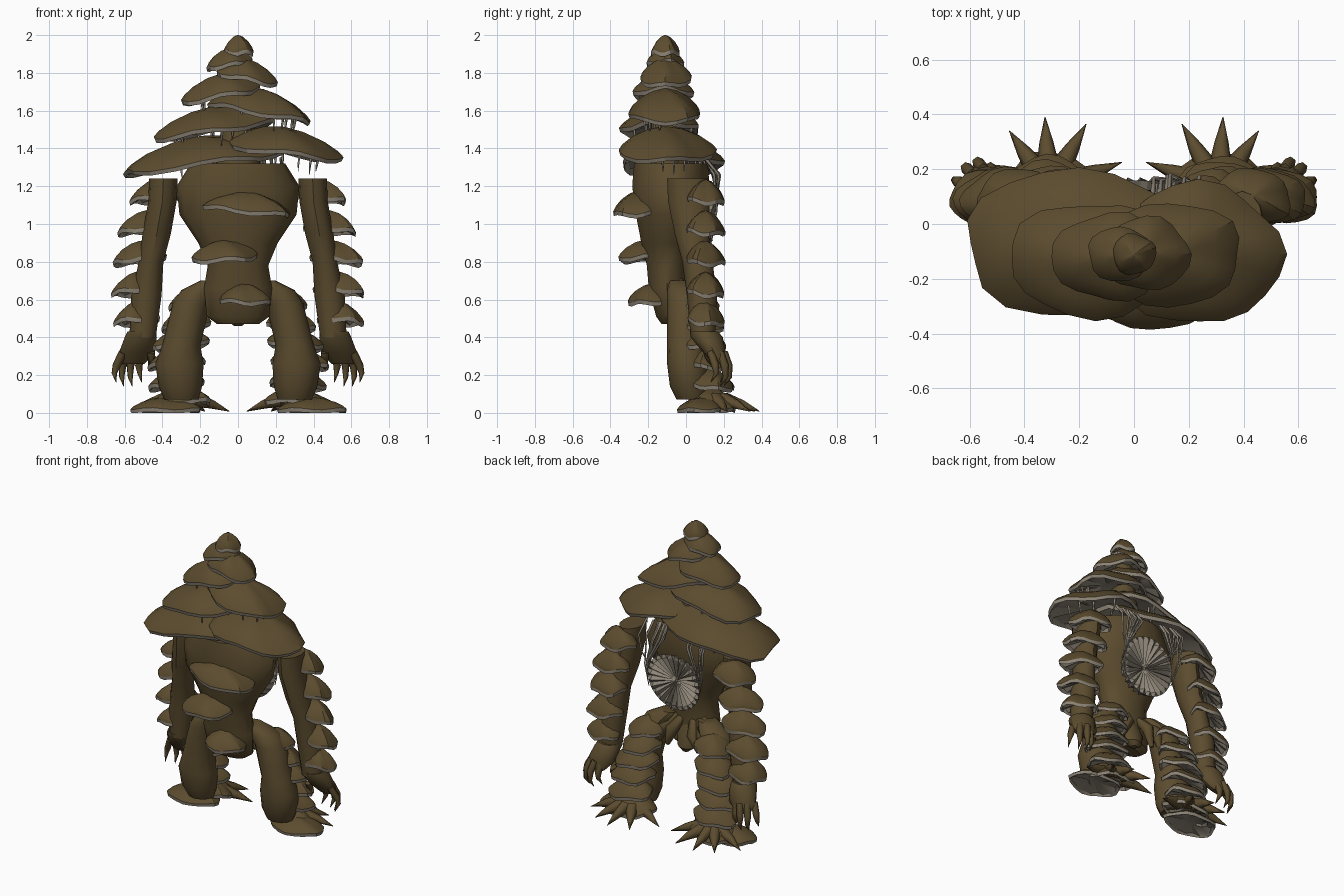
import bpy, bmesh, math, random
from mathutils import Vector

random.seed(4)
if "Cube" in bpy.data.objects:
    bpy.data.objects.remove(bpy.data.objects["Cube"])


def material(name, colour):
    m = bpy.data.materials.new(name)
    m.use_nodes = True
    m.diffuse_color = (*colour, 1)
    bsdf = m.node_tree.nodes["Principled BSDF"]
    bsdf.inputs["Base Color"].default_value = (*colour, 1)
    bsdf.inputs["Roughness"].default_value = 0.9
    return m


BARK = material("bark brown", (0.106, 0.072, 0.028))
GILL = material("gill grey", (0.27, 0.235, 0.185))


def loft(name, rings, mats=(BARK,), mat_of=None, angle=35):
    """Skin a list of equal vertex rings into one closed object."""
    bm = bmesh.new()
    loops = [[bm.verts.new(p) for p in ring] for ring in rings]
    n = len(loops[0])
    for k in range(len(loops) - 1):
        for i in range(n):
            j = (i + 1) % n
            f = bm.faces.new((loops[k][i], loops[k][j], loops[k + 1][j], loops[k + 1][i]))
            f.material_index = mat_of(k) if mat_of else 0
    bm.faces.new(loops[0])
    bm.faces.new(loops[-1]).material_index = mat_of(len(loops)) if mat_of else 0
    bmesh.ops.recalc_face_normals(bm, faces=bm.faces[:])
    me = bpy.data.meshes.new(name)
    bm.to_mesh(me)
    bm.free()
    for m in mats:
        me.materials.append(m)
    me.shade_smooth()
    me.set_sharp_from_angle(angle=math.radians(angle))
    ob = bpy.data.objects.new(name, me)
    bpy.context.collection.objects.link(ob)


def limb(name, sections, sides=12):
    """Body part from horizontal elliptical sections (x, y, z, rx, ry)."""
    turns = [math.tau * i / sides for i in range(sides)]
    loft(name, [[(x + rx * math.cos(a), y + ry * math.sin(a), z) for a in turns]
                for x, y, z, rx, ry in sections])


def cap(name, c, rx, ry, h, slope=(0, 0), turn=0, lip=0.022, n=20):
    """Irregular bracket fungus: brown dome, grey lip and pleated gills."""
    p, q = random.uniform(0, 6), random.uniform(0, 6)
    profile = [(.05, h), (.35, .87 * h), (.7, .55 * h), (.92, .21 * h), (1, 0),
               (.97, -lip), (.88, -lip * .6), (.2, .2 * h)]
    rings = []
    for k, (s, z) in enumerate(profile):
        ring = []
        for i in range(n):
            a = math.tau * i / n
            w = 1 + s * (.045 * math.sin(3 * a + p) + .04 * math.sin(5 * a + q))
            u, v = rx * s * w * math.cos(a), ry * s * w * math.sin(a)
            dx = u * math.cos(turn) - v * math.sin(turn)
            dy = u * math.sin(turn) + v * math.cos(turn)
            dz = z + slope[0] * dx + slope[1] * dy + s * .1 * h * math.sin(4 * a + q)
            if k == 6 and i % 2:
                dz += .2 * h
            ring.append((c[0] + dx, c[1] + dy, max(0, c[2] + dz)))
        rings.append(ring)
    loft(name, rings, (BARK, GILL), lambda k: int(k >= 4), 28)


def tubes(name, mat, paths, bevel, sides=1):
    """Tapered tubes through points (x, y, z, radius factor)."""
    cu = bpy.data.curves.new(name, "CURVE")
    cu.dimensions = "3D"
    cu.bevel_depth = bevel
    cu.bevel_resolution = sides
    cu.use_fill_caps = True
    for path in paths:
        sp = cu.splines.new("POLY")
        sp.points.add(len(path) - 1)
        for pt, (x, y, z, r) in zip(sp.points, path):
            pt.co = (x, y, z, 1)
            pt.radius = r
    cu.materials.append(mat)
    ob = bpy.data.objects.new(name, cu)
    bpy.context.collection.objects.link(ob)


# Torso, from the groin up to the flat shoulders, and the neck
limb("torso", [(0, y, z, rx, ry) for y, z, rx, ry in (
    (-.08, .47, .11, .05), (-.08, .51, .165, .08), (-.1, .66, .18, .1), (-.1, .78, .16, .11),
    (-.1, .9, .21, .14), (-.09, 1.05, .31, .18), (-.08, 1.2, .325, .21), (-.08, 1.32, .25, .2))], 14)
limb("neck", [(0, -.1, z, r, r) for z, r in ((1.3, .12), (1.5, .09), (1.75, .06), (1.92, .03))])

# Stacked crown of tilted caps: centre, radii, height, sideways slope
CROWN = [((-.2, -.07, 1.325), .425, .27, .14, .13), ((.235, -.11, 1.385), .305, .26, .13, -.13),
         ((-.14, -.13, 1.5), .32, .21, .12, .15), ((.125, -.11, 1.595), .27, .19, .12, -.18),
         ((-.09, -.12, 1.685), .21, .16, .11, .18), ((.045, -.11, 1.775), .16, .135, .1, -.2),
         ((-.05, -.11, 1.85), .12, .1, .08, .15), ((0, -.11, 1.915), .08, .075, .085, 0)]
for c, rx, ry, h, s in CROWN:
    cap("crown_cap", c, rx, ry, h, (s, 0))

# Shelves across the chest and belly
cap("chest_shelf", (.06, -.26, 1.08), .23, .125, .09, (-.1, .05))
cap("belly_shelf", (-.07, -.22, .825), .175, .135, .09, (.05, .05))
cap("hip_shelf", (.035, -.18, .6), .135, .125, .085, (-.05, .05))

# Pleated gill disc set into the chest, sunken in the middle
SIDES = 48
turns = [math.tau * i / SIDES for i in range(SIDES)]
loft("gill_disc", [[(r * math.cos(a), y + .025 * (i % 2) * (.04 < r < .18) + .12 * r * math.sin(a),
                     .98 + r * math.sin(a)) for i, a in enumerate(turns)]
                   for r, y in ((.16, .06), (.195, .135), (.17, .125), (.045, .09), (.01, .1))],
     (GILL,), None, 20)

# Long strands from the lowest caps to the rim of the disc
strands = []
for i in range(18):
    side = -1 if i % 3 == 0 else 1
    a = random.uniform(-.5, 1.1)
    x = side * random.uniform(.06, .25)
    ex, ez = side * .2 * math.cos(a), .98 + .2 * math.sin(a)
    strands.append([(x, .1, 1.35, 1.6), (x * 1.05, random.uniform(.14, .18), 1.26, 1.2),
                    ((x + ex) / 2 + side * .02, .16, (1.22 + ez) / 2, 1), (ex, .135, ez, .6)])

# Short strands between the caps
for c, rx, ry, h, s in CROWN[:5]:
    for i in range(8):
        a, k = random.uniform(0, math.tau), random.uniform(.5, .8)
        dx, dy = rx * k * math.cos(a), ry * k * math.sin(a)
        z = c[2] + s * dx
        strands.append([(c[0] + dx, c[1] + dy, z + .02, 1.5),
                        (c[0] + dx * .93, c[1] + dy * .95, z - .05, 1),
                        (c[0] + dx * .9, c[1] + dy * .92, z - random.uniform(.07, .12), .3)])
tubes("hanging_strands", GILL, strands, .006, 0)

for side, label in ((1, "left"), (-1, "right")):
    # Arm with wrist and palm
    limb(label + "_arm", [(side * x, y, z, rx, ry) for x, y, z, rx, ry in (
        (.505, .09, .4, .07, .065), (.485, .085, .62, .08, .08), (.46, .06, .8, .065, .08),
        (.43, .03, .95, .075, .09), (.4, .015, 1.12, .075, .11), (.395, .01, 1.24, .075, .11))])
    limb(label + "_hand", [(side * x, y, z, rx, ry) for x, y, z, rx, ry in (
        (.555, .18, .26, .06, .035), (.535, .15, .32, .095, .06),
        (.515, .11, .4, .085, .085), (.51, .095, .43, .075, .075))])

    # Clawed fingers and thumb
    fingers = []
    for x, y, tip, end in ((.61, .13, .645, .16), (.59, .18, .605, .14), (.55, .2, .56, .14),
                           (.51, .18, .51, .16), (.46, .11, .43, .24)):
        fingers.append([(side * x, y, .32, 1), (side * ((x + tip) / 2 + .015), y + .025, .25, 1),
                        (side * (tip + .01), y + .03, end + .05, .65), (side * tip, y, end, .05)])
    tubes(label + "_fingers", BARK, fingers, .022)

    # Shelves climbing the outer back of the arm
    for x, z, r in ((.44, 1.14, .14), (.49, .975, .145), (.515, .815, .145),
                    (.54, .65, .14), (.54, .495, .125)):
        cap(label + "_arm_shelf", (side * x, .105, z), r, .095, .095,
            (-side * .12, -.12), -side * .3)

    # Leg, hip to ankle
    limb(label + "_leg", [(side * x, y, z, rx, ry) for x, y, z, rx, ry in (
        (.3, .03, .07, .09, .08), (.305, .015, .14, .115, .1), (.31, .01, .26, .128, .11),
        (.3, 0, .36, .1, .1), (.275, 0, .46, .1, .1), (.245, 0, .58, .1, .1),
        (.2, -.01, .65, .1, .09), (.14, -.03, .7, .06, .06))])

    # Shelves down the back of the leg
    for x, y, z, r in ((.25, .06, .58, .12), (.28, .085, .465, .13), (.305, .095, .365, .15),
                       (.32, .115, .265, .155), (.32, .135, .155, .15)):
        cap(label + "_leg_shelf", (side * x, y, z), r, .115, .08, (-side * .1, -.12))

    # Foot caps with splayed claws
    cap(label + "_sole_cap", (side * .39, .08, .022), .185, .12, .06)
    cap(label + "_foot_cap", (side * .31, .14, .05), .165, .12, .085, (-side * .1, -.15))
    claws = []
    for tx, ty in ((.045, .225), (.175, .365), (.325, .39), (.455, .34), (.57, .22)):
        base = Vector((.31, .13)).lerp(Vector((tx, ty)), .3)
        mid = base.lerp(Vector((tx, ty)), .5)
        claws.append([(side * base.x, base.y, .07, 1), (side * mid.x, mid.y, .045, .6),
                      (side * tx, ty, .008, .04)])
    tubes(label + "_foot_claws", BARK, claws, .043)

    # Root folds between the hip and groin
    tubes(label + "_hip_roots", BARK, [
        [(side * x * .6, -.04, .7, .5), (side * (x + .03), .04, .6, 1),
         (side * (x + .07), .03, .49, .4)] for x in (.05, .12, .18)], .04)
limb("groin_lobe", [(0, .0, .46, .02, .02), (0, -.01, .49, .06, .05),
                    (0, -.03, .56, .08, .06), (0, -.06, .66, .07, .05)])
